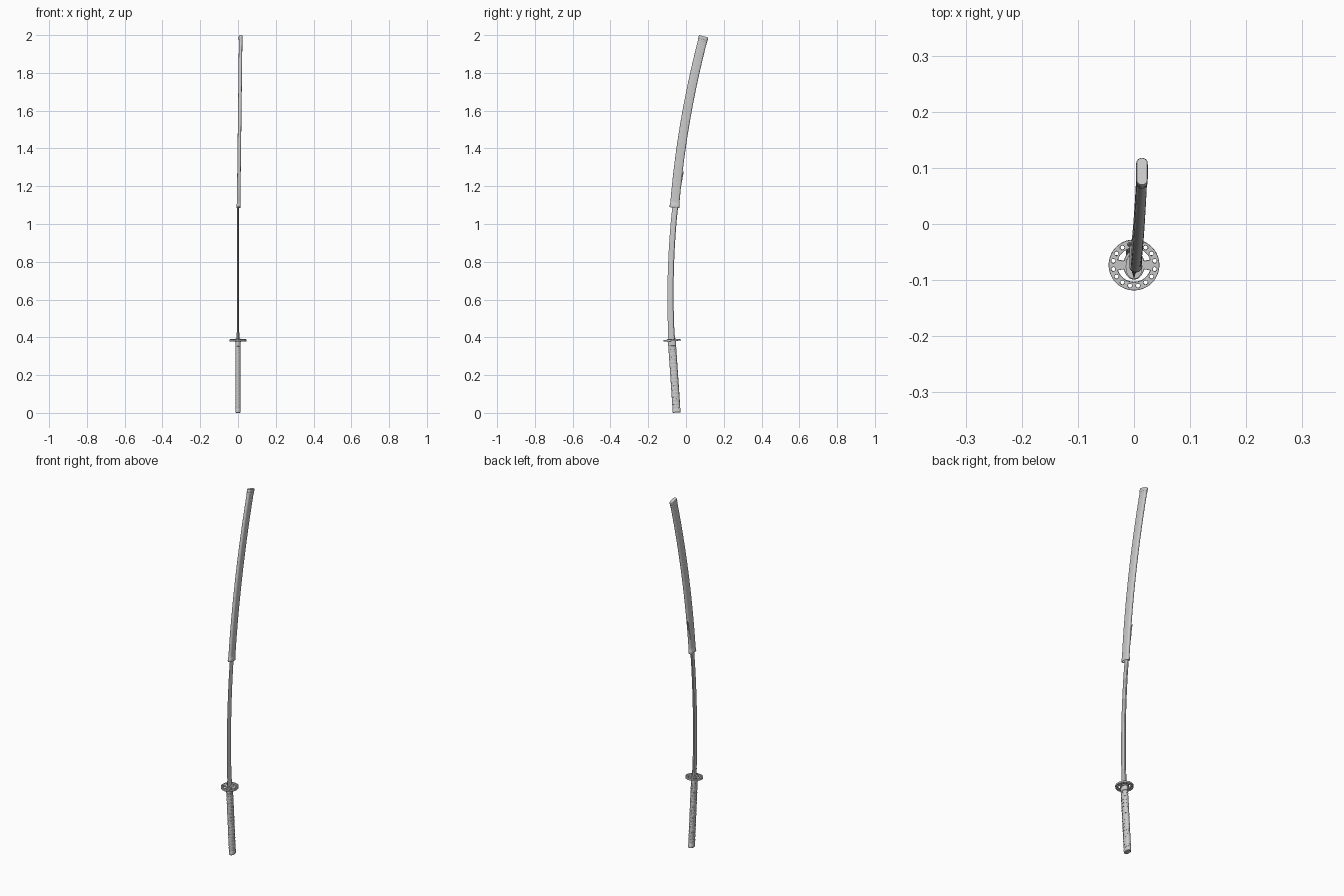
import bpy, bmesh, math
from mathutils import Vector

if "Cube" in bpy.data.objects:
    bpy.data.objects.remove(bpy.data.objects["Cube"])

PI = math.pi


def finish(ob, angle=35):
    bpy.ops.object.select_all(action='DESELECT')
    bpy.context.view_layer.objects.active = ob
    ob.select_set(True)
    bpy.ops.object.shade_smooth_by_angle(angle=math.radians(angle))
    return ob


def loft(name, rings, angle=35):
    """Skin a list of equal-length point rings, closing both ends."""
    bm = bmesh.new()
    vs = [[bm.verts.new(p) for p in r] for r in rings]
    n = len(rings[0])
    for a, b in zip(vs, vs[1:]):
        for i in range(n):
            j = (i + 1) % n
            bm.faces.new((a[i], a[j], b[j], b[i]))
    bm.faces.new(vs[0][::-1])
    bm.faces.new(vs[-1])
    bmesh.ops.recalc_face_normals(bm, faces=bm.faces)
    me = bpy.data.meshes.new(name)
    bm.to_mesh(me)
    bm.free()
    ob = bpy.data.objects.new(name, me)
    bpy.context.collection.objects.link(ob)
    return finish(ob, angle)


# Centre lines of the three curved or tilted assemblies
def handle_line(z):
    return Vector((0, -0.049 - 0.068 * z, z))


def sheath_line(z):
    u = z - 1.09
    return Vector((0.003 + 0.0125 * u, -0.0605 + 0.079 * u + 0.1015 * u * u, z))


def blade_y(z):
    return -0.082 + 0.11 * (z - 0.62) ** 2 + 0.11 * max(0, z - 1) ** 2


def squircle(a, hx, hy, power):
    cx, sy = math.cos(a), math.sin(a)
    return (math.copysign(abs(cx) ** power, cx) * hx,
            math.copysign(abs(sy) ** power, sy) * hy)


def stadium(a, hx, hy):
    """Flat sides with half-round ends."""
    s = math.copysign(hy - hx, math.sin(a)) if abs(math.sin(a)) > 1e-6 else 0
    return hx * math.cos(a), hx * math.sin(a) + s


def section(line, z, hx, hy, power, n=32):
    """Section set square to a centre line; power None gives a stadium."""
    c = line(z)
    t = (line(z + 0.001) - line(z - 0.001)).normalized()
    ax = Vector((1, 0, 0))
    ay = t.cross(ax).normalized()
    pts = []
    for i in range(n):
        a = 2 * PI * i / n
        x, y = squircle(a, hx, hy, power) if power else stadium(a, hx, hy)
        pts.append(c + ax * x + ay * y)
    return pts


def tube(name, line, profile, power=None):
    return loft(name, [section(line, z, hx, hy, power) for z, hx, hy in profile])


# Handle core, pommel cap and upper collar
tube("handle_core", handle_line, [(0.01, 0.0126, 0.0195), (0.37, 0.0126, 0.0195)], 0.85)
tube("pommel_cap", handle_line, [(0.0015, 0.0115, 0.019), (0.004, 0.0138, 0.0215),
                                 (0.021, 0.0140, 0.0218), (0.024, 0.0128, 0.0200)], 0.85)
tube("handle_collar", handle_line, [(0.354, 0.0125, 0.0195), (0.356, 0.0142, 0.0214),
                                    (0.378, 0.0142, 0.0214)], 0.85)

# Handle wrap: two opposed spirals crossing on the flat sides
turns, steps, z0, z1, w = 16, 24, 0.030, 0.348, 0.0048
for side, name in ((1, "handle_wrap_a"), (-1, "handle_wrap_b")):
    rings = []
    for k in range(turns * steps + 1):
        f = k / (turns * steps)
        a = side * 2 * PI * k / steps
        c = handle_line(z0 + (z1 - z0) * f)
        h = 0.0016 + 0.0004 * side * math.cos(a)
        rings.append([c + Vector((*squircle(a, 0.0124 + r, 0.0193 + r, 0.85), z)) for r, z in
                      ((-0.001, -w), (h * 0.7, -w), (h, -w * 0.5),
                       (h, w * 0.5), (h * 0.7, w), (-0.001, w))])
    loft(name, rings, 50)

# Round openwork guard: filled outline with crescents and round holes
cu = bpy.data.curves.new("guard", 'CURVE')
cu.dimensions = '2D'
cu.fill_mode = 'BOTH'
cu.extrude = 0.0036
cu.bevel_depth = 0.0012
cu.bevel_resolution = 2


def outline(pts):
    s = cu.splines.new('POLY')
    s.points.add(len(pts) - 1)
    for p, q in zip(s.points, pts):
        p.co = (q[0], q[1], 0, 1)
    s.use_cyclic_u = True


def arc(r, a, b, n, cx=0, cy=0):
    return [(cx + r * math.cos(a + (b - a) * i / n), cy + r * math.sin(a + (b - a) * i / n))
            for i in range(n + 1)]


outline(arc(0.0440, 0, 2 * PI, 64)[:-1])
for s in (0, PI):
    lo, hi = s + 0.25, s + PI - 0.25
    inner = [(0.0175 * math.cos(hi + (lo - hi) * i / 20),
              0.0245 * math.sin(hi + (lo - hi) * i / 20)) for i in range(21)]
    outline(arc(0.0315, lo + 0.02, hi - 0.02, 20) + inner)
for i in range(16):
    a = 2 * PI * (i + 0.5) / 16
    outline(arc(0.0050, 0, 2 * PI, 12, 0.0375 * math.cos(a), 0.0375 * math.sin(a))[:-1])
guard = bpy.data.objects.new("guard", cu)
bpy.context.collection.objects.link(guard)
guard.location = (0, -0.073, 0.3845)
guard.rotation_euler = (0.07, 0, 0)
bpy.ops.object.select_all(action='DESELECT')
bpy.context.view_layer.objects.active = guard
guard.select_set(True)
bpy.ops.object.convert(target='MESH')
finish(bpy.context.object)

# Spacer washers either side of the guard
tube("guard_spacers", handle_line, [(0.376, 0.0148, 0.0222), (0.392, 0.0148, 0.0222)], 0.9)


# Ridged blade with the cutting edge on -y, point swept to the back edge
def blade_ring(z):
    hw = 0.0168 - 0.0022 * (z - 0.39) / 0.88
    y = blade_y(z)
    back, edge, th = y + hw, y - hw, 0.0066 - 0.0018 * (z - 0.39)
    if z > 1.21:
        f = min(1, (z - 1.21) / 0.07)
        edge += (back - edge) * (f ** 1.6) * 0.98
        th *= 1 - 0.9 * f
    wd = back - edge
    return [Vector(p) for p in ((0, edge, z), (th, back - wd * 0.33, z), (th * 0.75, back - wd * 0.08, z),
                                (0, back, z), (-th * 0.75, back - wd * 0.08, z), (-th, back - wd * 0.33, z))]


zs = [0.37 + 0.84 * i / 40 for i in range(41)] + [1.21 + 0.07 * i / 10 for i in range(1, 11)]
loft("blade", [blade_ring(z) for z in zs], 12)

# Blade collar: blade section slightly enlarged
collar = []
for z in (0.388, 0.426):
    c = Vector((0, blade_y(z), z))
    collar.append([c + Vector(((p.x - c.x) * 1.2, (p.y - c.y) * 1.05, 0)) for p in blade_ring(z)])
loft("blade_collar", collar, 12)

# Scabbard body, hollow mouth ring and end cap
body = [(1.115 + 0.86 * i / 40, 0.0092, 0.0242) for i in range(41)]
tube("scabbard", sheath_line, body)
tube("scabbard_mouth", sheath_line, [(1.112, 0.0074, 0.0210), (1.089, 0.0076, 0.0215),
                                     (1.087, 0.0100, 0.0245), (1.090, 0.0114, 0.0262),
                                     (1.103, 0.0114, 0.0262), (1.106, 0.0098, 0.0247),
                                     (1.120, 0.0092, 0.0242)])
tube("scabbard_cap", sheath_line, [(1.966, 0.0092, 0.0242), (1.968, 0.0100, 0.0250),
                                   (1.974, 0.0100, 0.0250), (1.976, 0.0094, 0.0243),
                                   (1.978, 0.0104, 0.0256), (1.991, 0.0104, 0.0256),
                                   (1.9937, 0.0092, 0.0244)])
